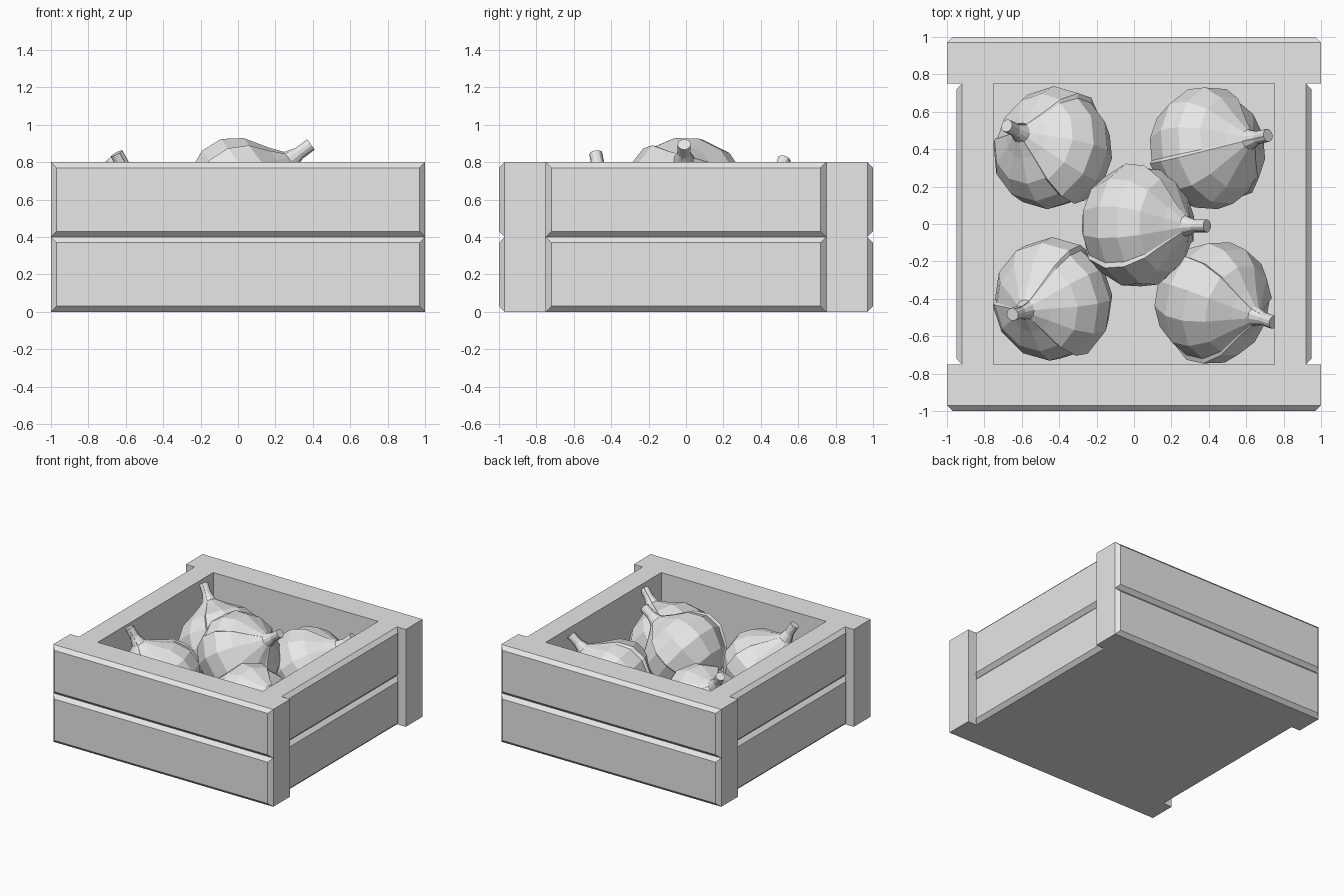
import bpy, bmesh, math
from mathutils import Vector, Matrix

cube = bpy.data.objects.get("Cube")
if cube:
    bpy.data.objects.remove(cube, do_unlink=True)

grey = bpy.data.materials.new("plain_grey")
grey.use_nodes = True
grey.diffuse_color = (0.8, 0.8, 0.8, 1)
grey.node_tree.nodes["Principled BSDF"].inputs["Base Color"].default_value = (0.8, 0.8, 0.8, 1)


def finish(bm, name):
    bmesh.ops.recalc_face_normals(bm, faces=bm.faces)
    mesh = bpy.data.meshes.new(name)
    bm.to_mesh(mesh)
    bm.free()
    mesh.materials.append(grey)
    obj = bpy.data.objects.new(name, mesh)
    bpy.context.collection.objects.link(obj)
    return obj


def box(bm, low, high):
    low, high = Vector(low), Vector(high)
    mat = Matrix.Translation((low + high) / 2) @ Matrix.Diagonal((*(high - low), 1))
    bmesh.ops.create_cube(bm, size=1, matrix=mat)


# Crate planks: only the outward face is chamfered
def plank(name, half_length, outer, bottom, angle):
    bm = bmesh.new()
    box(bm, (-half_length, -outer, bottom), (half_length, -0.75, bottom + 0.4))
    edges = [e for e in bm.edges if all(v.co.y < -0.8 for v in e.verts)]
    bmesh.ops.bevel(bm, geom=edges, offset=0.03, segments=1, affect='EDGES')
    bmesh.ops.rotate(bm, verts=bm.verts, matrix=Matrix.Rotation(math.radians(angle), 3, 'Z'))
    finish(bm, name)


SIDES = [("front", 1, 1, 0), ("left", 0.75, 0.95, 90),
         ("back", 1, 1, 180), ("right", 0.75, 0.95, 270)]
for side, half_length, outer, angle in SIDES:
    for level, bottom in (("lower", 0), ("upper", 0.4)):
        plank(f"{side}_{level}_plank", half_length, outer, bottom, angle)

# Crate floor
bm = bmesh.new()
box(bm, (-0.75, -0.75, 0), (0.75, 0.75, 0.12))
finish(bm, "crate_floor")

# Onion outline as (radius, height), from root to stem tip
PROFILE = [(0.14, -0.27), (0.26, -0.18), (0.33, -0.03), (0.32, 0.09), (0.25, 0.19),
           (0.13, 0.265), (0.055, 0.32), (0.035, 0.38), (0.035, 0.46)]
COUNT = 12


def onion(name, centre, tip, spin):
    # Columns around the axis, with a small step where skin layers overlap
    columns = []
    for i in range(COUNT):
        angle = math.tau * i / COUNT
        if i % 4 == 0:
            columns.append((angle - 0.05, 0.96))
            columns.append((angle, 1.03))
        else:
            columns.append((angle, 1.03 - 0.015 * (i % 4)))
    bm = bmesh.new()
    rings = [[bm.verts.new((r * k * math.cos(a), r * k * math.sin(a), h)) for a, k in columns]
             for r, h in PROFILE]
    for low, high in zip(rings, rings[1:]):
        for j in range(len(low)):
            n = (j + 1) % len(low)
            bm.faces.new((low[j], low[n], high[n], high[j]))
    root = bm.verts.new((0, 0, -0.29))
    for j, v in enumerate(rings[0]):
        bm.faces.new((root, rings[0][(j + 1) % len(columns)], v))
    bm.faces.new(rings[-1])
    obj = finish(bm, name)
    axis = Vector(tip) - Vector(centre)
    obj.rotation_mode = 'QUATERNION'
    obj.rotation_quaternion = (axis.to_track_quat('Z', 'Y').to_matrix()
                               @ Matrix.Rotation(spin, 3, 'Z')).to_quaternion()
    obj.location = centre


# Onions: four in the corners, one resting on top
onion("top_onion", (0.02, -0.01, 0.622), (0.37, -0.01, 0.88), 0.2)
onion("back_right_onion", (-0.43, 0.40, 0.45), (-0.67, 0.52, 0.80), 0.9)
onion("back_left_onion", (0.39, 0.40, 0.45), (0.70, 0.47, 0.75), 1.6)
onion("front_right_onion", (-0.43, -0.405, 0.45), (-0.64, -0.48, 0.83), 2.3)
onion("front_left_onion", (0.42, -0.415, 0.45), (0.73, -0.52, 0.74), 3.1)
